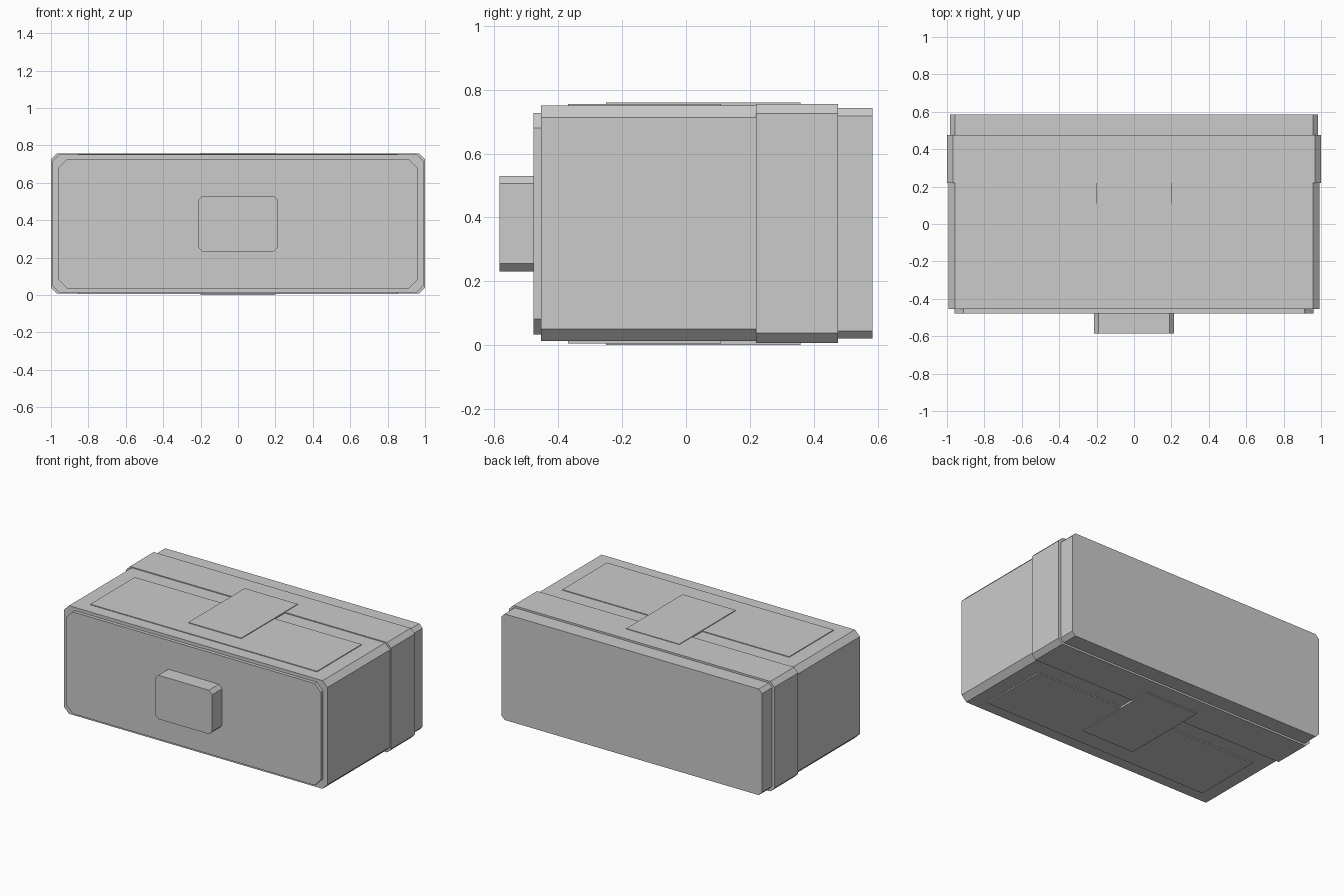
import bpy
import bmesh

if "Cube" in bpy.data.objects:
    bpy.data.objects.remove(bpy.data.objects["Cube"])

MID_Z = 0.38  # height of the case's horizontal symmetry plane


def block(name, half_w, z0, z1, y0, y1, chamfer=0.0):
    """Extrude a rectangle with cut corners along y."""
    w, c = half_w, chamfer
    if c:
        profile = [(-w + c, z0), (w - c, z0), (w, z0 + c), (w, z1 - c),
                   (w - c, z1), (-w + c, z1), (-w, z1 - c), (-w, z0 + c)]
    else:
        profile = [(-w, z0), (w, z0), (w, z1), (-w, z1)]
    bm = bmesh.new()
    face = bm.faces.new([bm.verts.new((x, y0, z)) for x, z in profile])
    out = bmesh.ops.extrude_face_region(bm, geom=[face])
    verts = [v for v in out["geom"] if isinstance(v, bmesh.types.BMVert)]
    bmesh.ops.translate(bm, vec=(0, y1 - y0, 0), verts=verts)
    bmesh.ops.recalc_face_normals(bm, faces=bm.faces)
    mesh = bpy.data.meshes.new(name)
    bm.to_mesh(mesh)
    bm.free()
    obj = bpy.data.objects.new(name, mesh)
    bpy.context.collection.objects.link(obj)
    return obj


# Main case sections, front to back
block("front_knob", 0.215, 0.231, 0.53, -0.585, -0.478, 0.024)
block("front_panel", 0.96, 0.034, 0.728, -0.478, -0.455, 0.048)
block("main_body", 0.993, 0.013, 0.75, -0.455, 0.22, 0.037)
block("raised_band", 1.0, 0.007, 0.756, 0.22, 0.476, 0.031)
block("back_section", 0.983, 0.02, 0.743, 0.476, 0.585, 0.025)

# Thin plates on the top and underside
for name, half_w, top, y0, y1 in [("wide_plate", 0.855, 0.755, -0.37, 0.11),
                                  ("centre_plate", 0.2, 0.76, -0.25, 0.358)]:
    block("top_" + name, half_w, 0.74, top, y0, y1)
    block("bottom_" + name, half_w, 2 * MID_Z - top, 2 * MID_Z - 0.74, y0, y1)
